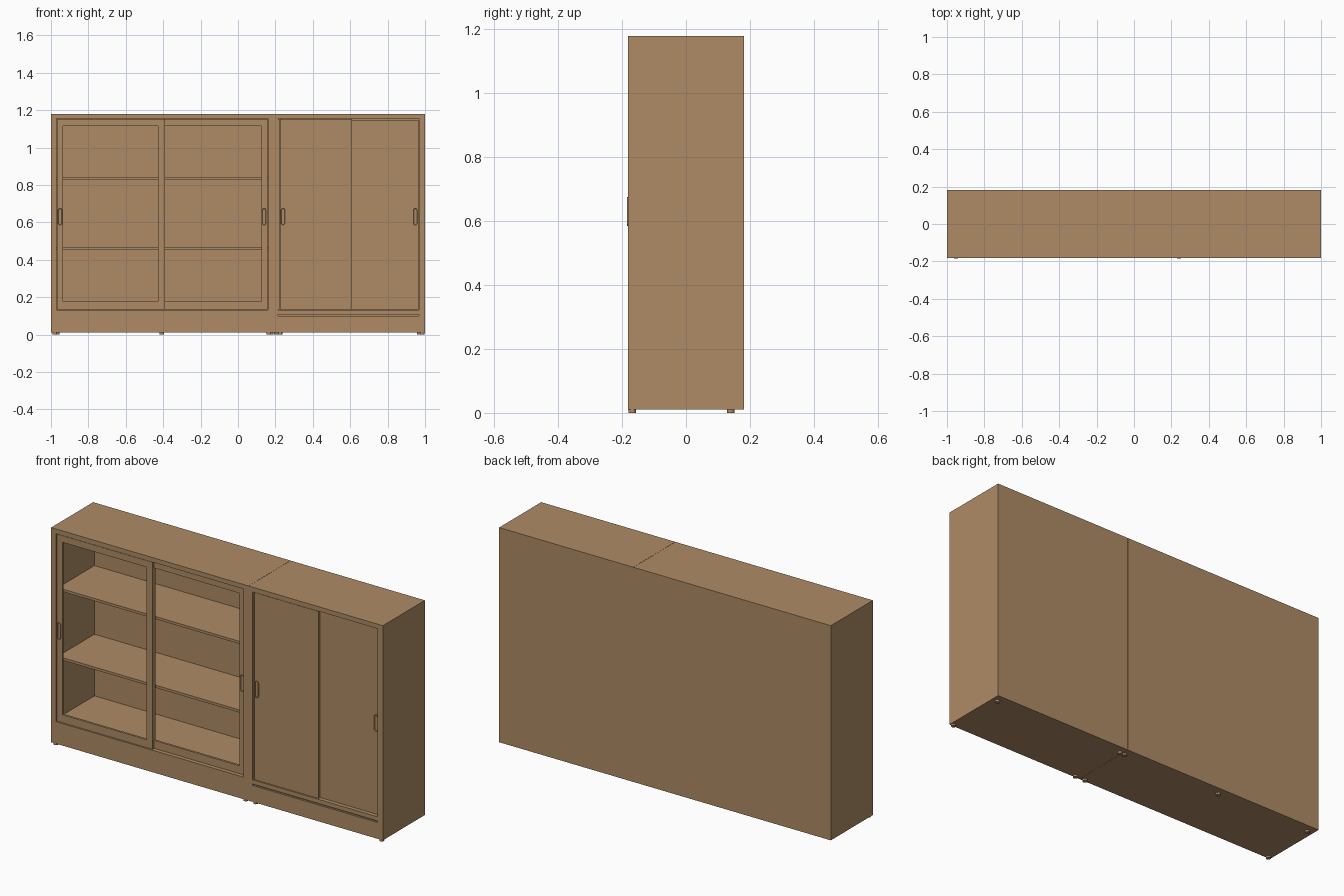
import bpy, bmesh, math

cube = bpy.data.objects.get("Cube")
if cube:
    bpy.data.objects.remove(cube, do_unlink=True)

wood = bpy.data.materials.new("warm tan wood")
wood.use_nodes = True
TAN = (0.42, 0.26, 0.13, 1)
wood.diffuse_color = TAN
wood.node_tree.nodes["Principled BSDF"].inputs["Base Color"].default_value = TAN

FRONT, BACK = -0.181, 0.181
BASE, TOP = 0.01, 1.18
OPEN_LOW, OPEN_HIGH = 0.13, 1.155


def finish(name, bm):
    bmesh.ops.recalc_face_normals(bm, faces=bm.faces)
    mesh = bpy.data.meshes.new(name)
    bm.to_mesh(mesh)
    bm.free()
    mesh.materials.append(wood)
    obj = bpy.data.objects.new(name, mesh)
    bpy.context.collection.objects.link(obj)
    return obj


def add_box(bm, x, y, z):
    verts = bmesh.ops.create_cube(bm, size=1)["verts"]
    for v in verts:
        for i, (lo, hi) in enumerate((x, y, z)):
            v.co[i] = (lo + hi) / 2 + v.co[i] * (hi - lo)


def box(name, x, y, z):
    bm = bmesh.new()
    add_box(bm, x, y, z)
    return finish(name, bm)


def frame(name, x, y, z, side, low, high):
    """Rectangular frame: two full-height stiles with rails between."""
    bm = bmesh.new()
    inner = (x[0] + side[0], x[1] - side[1])
    add_box(bm, (x[0], inner[0]), y, z)
    add_box(bm, (inner[1], x[1]), y, z)
    add_box(bm, inner, y, (z[0], z[0] + low))
    add_box(bm, inner, y, (z[1] - high, z[1]))
    return finish(name, bm)


def carcass(name, x, opening):
    """Panels of one cabinet with its front frame."""
    t = 0.012
    inner = (x[0] + t, x[1] - t)
    body = (FRONT + 0.02, BACK)
    box(name + "_top", x, body, (TOP - t, TOP))
    box(name + "_floor", inner, (body[0], BACK - 0.006), (OPEN_LOW - t, OPEN_LOW))
    box(name + "_underside", inner, body, (BASE, BASE + t))
    box(name + "_back", inner, (BACK - 0.006, BACK), (BASE + t, TOP - t))
    for side, px in (("right", (x[0], inner[0])), ("left", (inner[1], x[1]))):
        box(name + "_" + side + "_panel", px, body, (BASE, TOP - t))
    front = (FRONT, FRONT + 0.02)
    for side, px in (("right", (x[0], opening[0])), ("left", (opening[1], x[1]))):
        box(name + "_" + side + "_stile", px, front, (BASE, TOP))
    box(name + "_top_rail", opening, front, (OPEN_HIGH, TOP))
    return front


def pull(name, x, y, z=0.63, radius=0.011, height=0.09):
    """Oval finger pull with a raised rim and a sunken middle."""
    bm = bmesh.new()
    steps = 8
    ring = []
    for end in (1, -1):
        for i in range(steps + 1):
            a = math.pi * i / steps
            ring.append(bm.verts.new((x + end * radius * math.cos(a), y,
                                      z + end * (height / 2 - radius + radius * math.sin(a)))))
    face = bm.faces.new(ring)
    new = bmesh.ops.extrude_face_region(bm, geom=[face])["geom"]
    rim = [g for g in new if isinstance(g, bmesh.types.BMFace)][0]
    for v in rim.verts:
        v.co.y -= 0.003
    bmesh.ops.inset_region(bm, faces=[rim], thickness=0.003)
    for v in rim.verts:
        v.co.y += 0.0025
    return finish(name, bm)


# Wide cabinet with open-framed sliding doors
opening = (-0.97, 0.16)
rail_y = carcass("wide_cabinet", (-1, 0.19), opening)
box("wide_plinth", opening, rail_y, (BASE, OPEN_LOW))
for label, z in (("lower", 0.452), ("upper", 0.826)):
    box(label + "_shelf", (-0.988, 0.178), (-0.14, BACK - 0.006), (z, z + 0.014))
outer_y, rear_y = (-0.178, -0.166), (-0.164, -0.152)
door_z = (OPEN_LOW + 0.003, OPEN_HIGH - 0.003)
frame("outer_framed_door", (-0.967, -0.39), outer_y, door_z, (0.032, 0.038), 0.043, 0.036)
frame("rear_framed_door", (-0.425, 0.157), rear_y, door_z, (0.033, 0.032), 0.043, 0.036)

# Narrow cabinet with solid sliding doors and a grooved plinth
opening = (0.215, 0.967)
rail_y = carcass("narrow_cabinet", (0.191, 1), opening)
box("narrow_plinth", opening, rail_y, (BASE, 0.099))
box("plinth_groove", opening, (FRONT + 0.01, FRONT + 0.02), (0.099, 0.107))
box("door_sill", opening, rail_y, (0.107, OPEN_LOW))
box("outer_solid_door", (0.224, 0.61), outer_y, door_z)
box("rear_solid_door", (0.58, 0.964), rear_y, (door_z[0], 1.148))
box("door_edge_strip", (0.215, 0.221), outer_y, door_z)

# Finger pulls
for name, x, y in (("framed_outer", -0.951, outer_y), ("framed_rear", 0.14, rear_y),
                   ("solid_outer", 0.241, outer_y), ("solid_rear", 0.948, rear_y)):
    pull(name + "_pull", x, y[0] - (0.003 if "outer" in name else 0))

# Small levelling feet
for row, y, xs in (("front", -0.168, (-0.98, 0.165, 0.225, 0.985)),
                   ("back", 0.14, (-0.966, -0.408, 0.178, 0.205, 0.97))):
    for i, x in enumerate(xs):
        bm = bmesh.new()
        bmesh.ops.create_cone(bm, cap_ends=True, segments=12, radius1=0.012, radius2=0.012, depth=BASE)
        bmesh.ops.translate(bm, verts=bm.verts, vec=(x, y, BASE / 2))
        finish(f"{row}_foot_{i + 1}", bm)
